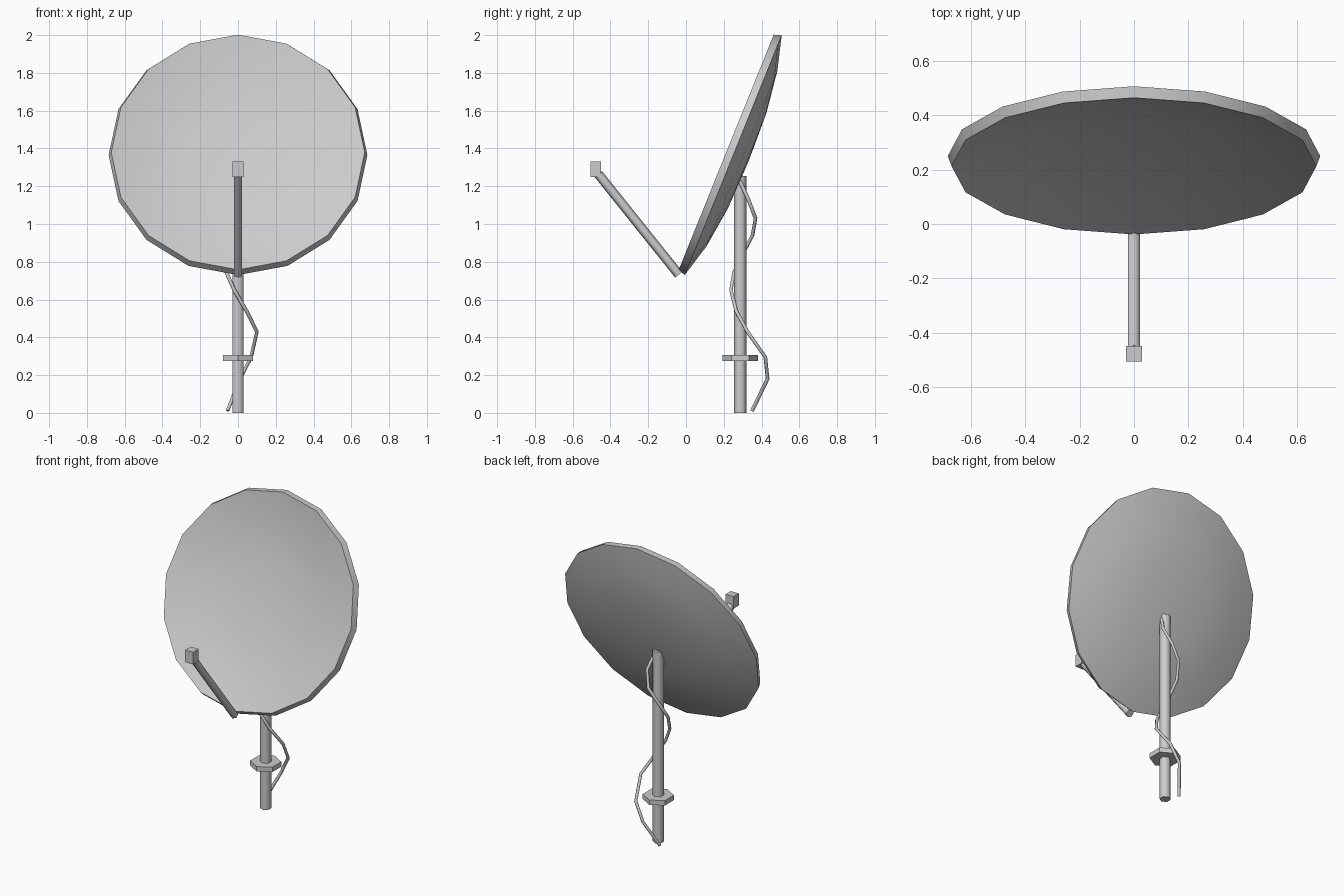
import bpy
import bmesh
from math import radians, atan2, hypot, tau
from mathutils import Vector, Matrix

if "Cube" in bpy.data.objects:
    bpy.data.objects.remove(bpy.data.objects["Cube"], do_unlink=True)

# One painted-metal grey for everything
grey = bpy.data.materials.new("light_grey_metal")
grey.use_nodes = True
color = (0.6, 0.6, 0.6, 1)
grey.diffuse_color = color
bsdf = next(n for n in grey.node_tree.nodes if n.type == "BSDF_PRINCIPLED")
bsdf.inputs["Base Color"].default_value = color

POLE_Y = 0.287


def finish(obj, name, smooth_angle=None):
    obj.name = name
    obj.data.materials.append(grey)
    if smooth_angle:
        bpy.ops.object.select_all(action="DESELECT")
        obj.select_set(True)
        bpy.context.view_layer.objects.active = obj
        bpy.ops.object.shade_smooth_by_angle(angle=radians(smooth_angle))
    return obj


def hex_bar(name, start, end, radius, smooth_angle=None):
    """Six-sided bar between two points lying in the y-z plane."""
    start, end = Vector(start), Vector(end)
    d = end - start
    bpy.ops.mesh.primitive_cylinder_add(
        vertices=6, radius=radius, depth=d.length, location=(start + end) / 2,
        rotation=(atan2(-d.y, d.z), 0, 0))
    return finish(bpy.context.object, name, smooth_angle)


# Upright pole and its hexagonal collar
hex_bar("pole", (0, POLE_Y, 0), (0, POLE_Y, 1.255), 0.034, 65)
hex_bar("pole_collar", (0, POLE_Y, 0.274), (0, POLE_Y, 0.306), 0.093)

# Feed arm with receiver box
hex_bar("feed_arm", (0, -0.038, 0.732), (0, -0.465, 1.265), 0.025, 65)
bpy.ops.mesh.primitive_cube_add(size=1, location=(0, -0.477, 1.29))
bpy.context.object.scale = (0.058, 0.056, 0.08)
finish(bpy.context.object, "receiver_box")

# Dish: shallow bowl with thick rim, (radius, depth) profile spun in 16 steps
profile = [(0, 0.088), (0.27, 0.08), (0.5, 0.05), (0.685, 0),
           (0.671, -0.04), (0.488, 0.012), (0.262, 0.041), (0, 0.048)]
bm = bmesh.new()
verts = [bm.verts.new((0, r, h)) for r, h in profile]
edges = [bm.edges.new(pair) for pair in zip(verts, verts[1:])]
bmesh.ops.spin(bm, geom=verts + edges, cent=(0, 0, 0), axis=(0, 0, 1),
               angle=tau, steps=16, use_merge=False)
bmesh.ops.remove_doubles(bm, verts=bm.verts, dist=0.0005)
bmesh.ops.recalc_face_normals(bm, faces=bm.faces)
bm.transform(Matrix.Translation((0, 0.25, 1.365)) @ Matrix.Rotation(radians(-112), 4, "X"))
mesh = bpy.data.meshes.new("dish")
bm.to_mesh(mesh)
bm.free()
dish = bpy.data.objects.new("dish", mesh)
bpy.context.collection.objects.link(dish)
finish(dish, "dish", 35)

# Cable winding loosely down the pole
path = [(0.02, 0.275, 1.25), (0.05, 0.33, 1.13), (0.015, 0.368, 1.03),
        (-0.05, 0.352, 0.94), (-0.08, 0.3, 0.84), (-0.06, 0.253, 0.74),
        (-0.02, 0.238, 0.65), (0.045, 0.265, 0.54), (0.1, 0.325, 0.43),
        (0.07, 0.42, 0.295), (0.01, 0.432, 0.18), (-0.055, 0.35, 0.012)]
curve = bpy.data.curves.new("cable", "CURVE")
curve.dimensions = "3D"
curve.bevel_depth = 0.01
curve.bevel_resolution = 1
curve.use_fill_caps = True
spline = curve.splines.new("POLY")
spline.points.add(len(path) - 1)
for point, co in zip(spline.points, path):
    point.co = (*co, 1)
cable = bpy.data.objects.new("cable", curve)
bpy.context.collection.objects.link(cable)
finish(cable, "cable")
